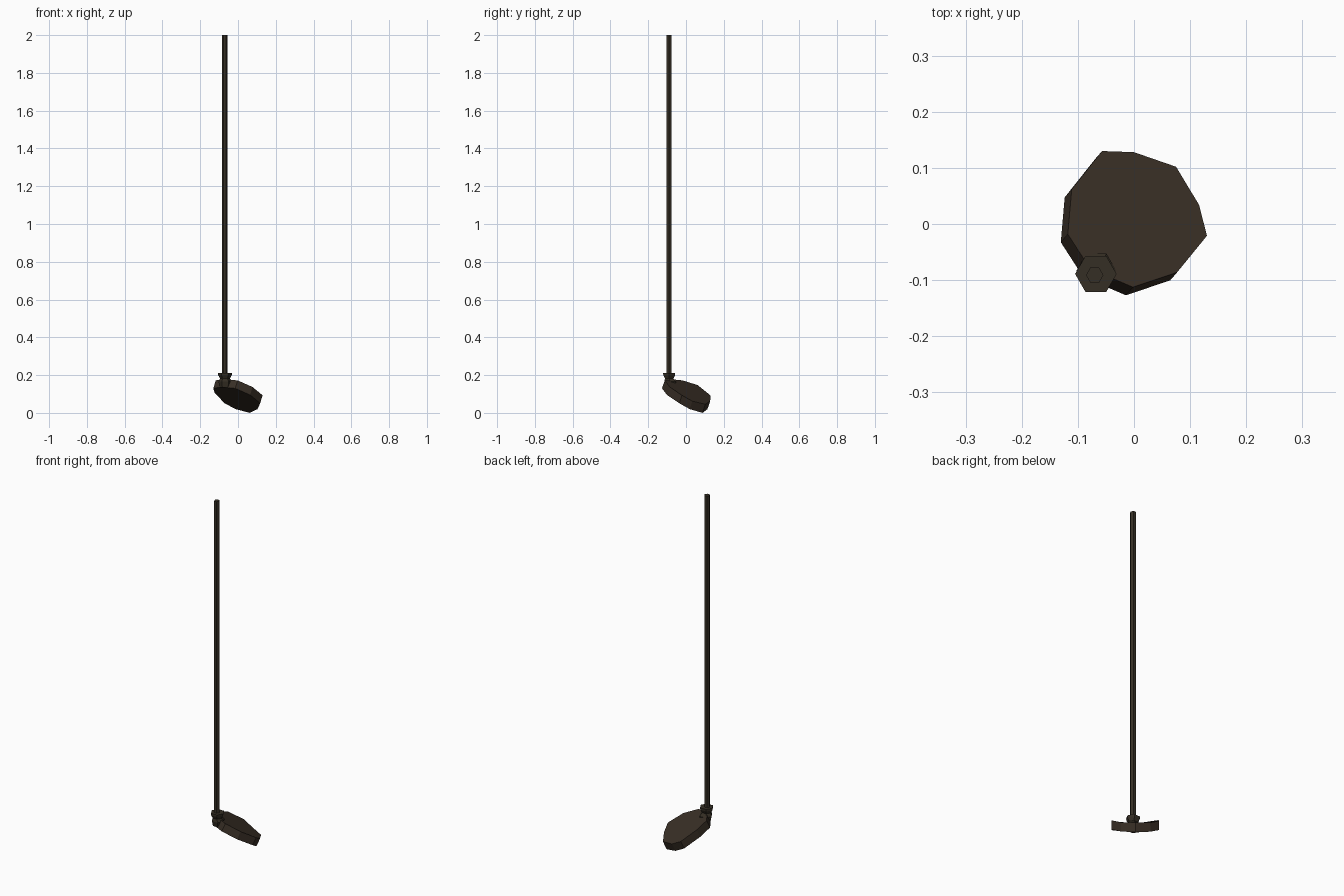
import bpy, bmesh, math

if "Cube" in bpy.data.objects:
    bpy.data.objects.remove(bpy.data.objects["Cube"])

def material(name, rgb):
    m = bpy.data.materials.new(name)
    m.diffuse_color = (*rgb, 1)
    m.use_nodes = True
    m.node_tree.nodes["Principled BSDF"].inputs["Base Color"].default_value = m.diffuse_color
    return m

head_mat = material("dark brown", (0.040, 0.028, 0.019))
shaft_mat = material("dark olive brown", (0.036, 0.028, 0.018))

def loft(name, rings, mat):
    """Skin a stack of equal-length rings and cap both ends."""
    bm = bmesh.new()
    loops = [[bm.verts.new(p) for p in ring] for ring in rings]
    n = len(loops[0])
    for a, b in zip(loops, loops[1:]):
        for i in range(n):
            j = (i + 1) % n
            bm.faces.new((a[i], a[j], b[j], b[i]))
    bm.faces.new(loops[0][::-1])
    bm.faces.new(loops[-1])
    bmesh.ops.recalc_face_normals(bm, faces=bm.faces)
    me = bpy.data.meshes.new(name)
    bm.to_mesh(me)
    bm.free()
    me.materials.append(mat)
    ob = bpy.data.objects.new(name, me)
    bpy.context.collection.objects.link(ob)
    return ob

def hexagon(x, y, z, r):
    return [(x + r * math.cos(math.radians(60 * k)),
             y + r * math.sin(math.radians(60 * k)), z) for k in range(6)]

# Tilted, faceted striking head: upper outline, counter-clockwise
top = [(-0.057, 0.130, 0.092), (-0.111, 0.062, 0.147), (-0.118, -0.018, 0.172),
       (-0.078, -0.080, 0.178), (-0.002, -0.1125, 0.172), (0.077, -0.086, 0.137),
       (0.130, -0.021, 0.093), (0.116, 0.034, 0.062), (0.075, 0.102, 0.046),
       (0.000, 0.128, 0.062)]
bottom = [(x - 0.0125, y - 0.0145, max(z - 0.042, 0)) for x, y, z in top]
bottom[8] = (bottom[8][0], bottom[8][1], 0)
loft("club_head", [bottom, top], head_mat)

# Waisted six-sided collar joining head and shaft
loft("collar", [hexagon(-0.068, -0.082, 0.135, 0.030),
                hexagon(-0.067, -0.084, 0.165, 0.036),
                hexagon(-0.069, -0.089, 0.182, 0.026),
                hexagon(-0.069, -0.089, 0.200, 0.036),
                hexagon(-0.068, -0.089, 0.212, 0.037)], shaft_mat)

# Long straight shaft
loft("shaft", [hexagon(-0.070, -0.091, 0.19, 0.0155),
               hexagon(-0.070, -0.091, 2.0, 0.0155)], shaft_mat)
